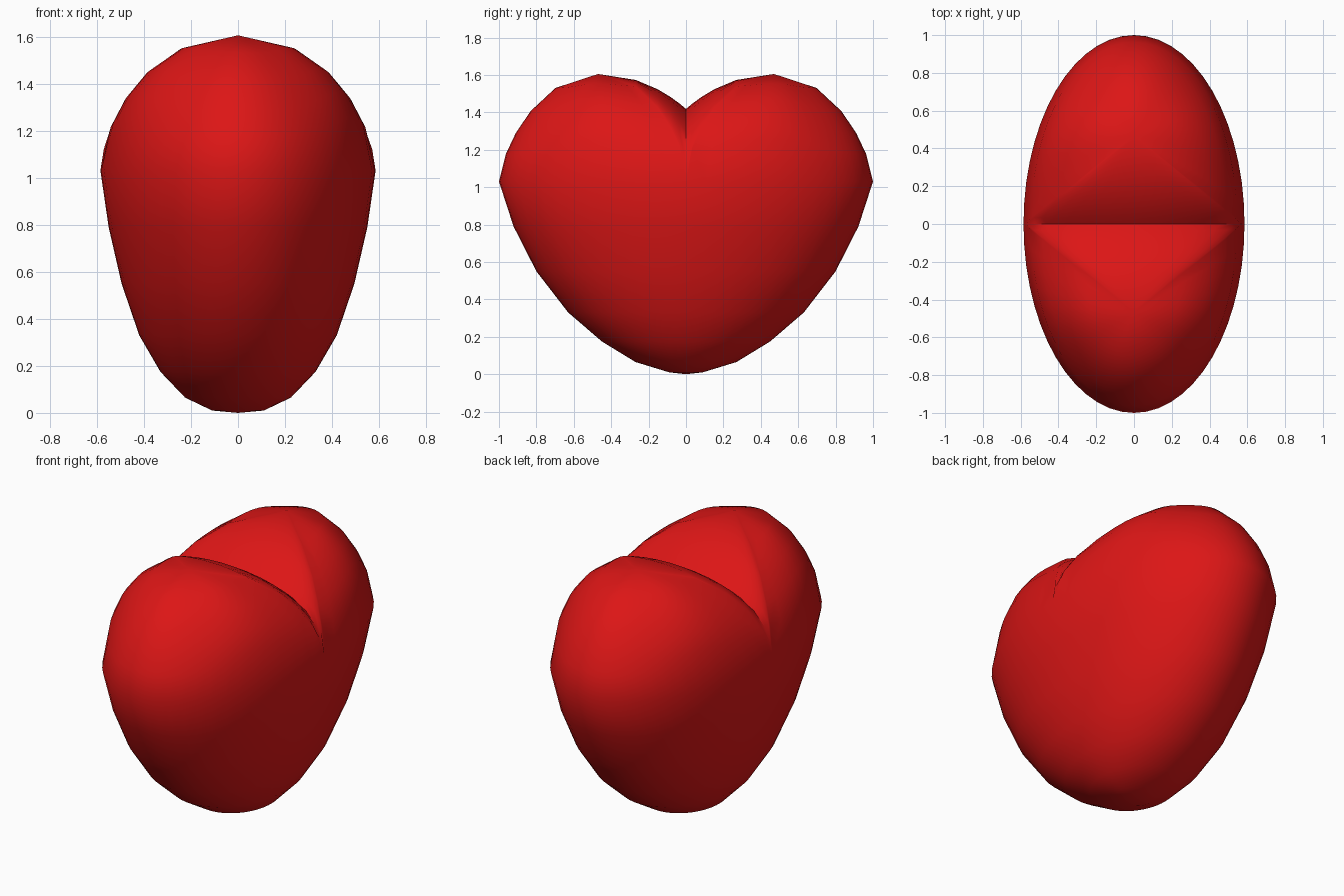
import bpy, bmesh, math

if "Cube" in bpy.data.objects:
    bpy.data.objects.remove(bpy.data.objects["Cube"])

A, PEAK_Y, PEAK_Z, RIM_Z = 0.585, 0.47, 1.605, 1.03
SEG, CREASE = 28, 14
LEVELS = [0.43, 0.68, 0.83, 0.93, 1.0]          # steps from lobe peak to its rim
# lower body: height, half width in x, half width in y
RINGS = [(RIM_Z, A, 1.0), (0.79, 0.55, 0.922), (0.55, 0.495, 0.80),
         (0.33, 0.42, 0.63), (0.175, 0.33, 0.45), (0.065, 0.225, 0.27),
         (0.01, 0.11, 0.09)]


def dome_z(dx, dy, t):
    """Height of a lobe at fraction t along a ray leaving the peak."""
    side = (dx * dx / (dx * dx + dy * dy)) ** 2
    return RIM_Z + (PEAK_Z - RIM_Z) * max(0, 1 - t * t) ** (0.68 - 0.22 * side)


def crease_fraction(x):
    """How far down the dome the notch between the lobes cuts it."""
    a, b = (x / A) ** 2, (PEAK_Y / 0.24) ** 2
    s = (b + math.sqrt(max(0, b * b - (a + b) * (b - 1)))) / (a + b)
    return min(1.0, 1 / s)


def bridge(bm, r0, r1, closed):
    n = len(r0)
    for i in range(n if closed else n - 1):
        j = (i + 1) % n
        bm.faces.new((r0[i], r0[j], r1[j], r1[i]))


def fan(bm, ring, tip, closed):
    n = len(ring)
    for i in range(n if closed else n - 1):
        bm.faces.new((ring[i], ring[(i + 1) % n], tip))


bm = bmesh.new()
for sign in (1, -1):
    # lobe: rim follows the half ellipse, then returns along the notch
    rim = []
    for i in range(SEG + 1):
        u = math.pi * i / SEG
        rim.append((A * math.cos(u), math.sin(u), 1.0))
    for i in range(1, CREASE):
        x = -A * math.cos(math.pi * i / CREASE)
        rim.append((x, 0.0, crease_fraction(x)))
    rings = []
    for k in LEVELS:
        ring = []
        for x, y, tmax in rim:
            dy = y - PEAK_Y
            ring.append(bm.verts.new((k * x, sign * (PEAK_Y + k * dy),
                                      dome_z(x, dy, k * tmax))))
        rings.append(ring)
    fan(bm, rings[0], bm.verts.new((0, sign * PEAK_Y, PEAK_Z)), True)
    for r0, r1 in zip(rings, rings[1:]):
        bridge(bm, r0, r1, True)

    # lower body: stacked half ellipses closing on the bottom point
    rings = []
    for z, a, b in RINGS:
        rings.append([bm.verts.new((a * math.cos(math.pi * i / SEG),
                                    sign * b * math.sin(math.pi * i / SEG), z))
                      for i in range(SEG + 1)])
    for r0, r1 in zip(rings, rings[1:]):
        bridge(bm, r0, r1, False)
    fan(bm, rings[-1], bm.verts.new((0, 0, 0)), False)

bmesh.ops.remove_doubles(bm, verts=bm.verts, dist=1e-4)
bmesh.ops.recalc_face_normals(bm, faces=bm.faces)
mesh = bpy.data.meshes.new("heart")
bm.to_mesh(mesh)
bm.free()
heart = bpy.data.objects.new("heart", mesh)
bpy.context.collection.objects.link(heart)

# red finish
red = bpy.data.materials.new("red")
red.diffuse_color = (0.72, 0.008, 0.008, 1)
red.use_nodes = True
red.node_tree.nodes["Principled BSDF"].inputs["Base Color"].default_value = red.diffuse_color
mesh.materials.append(red)

bpy.context.view_layer.objects.active = heart
heart.select_set(True)
bpy.ops.object.shade_smooth_by_angle(angle=math.radians(40))
